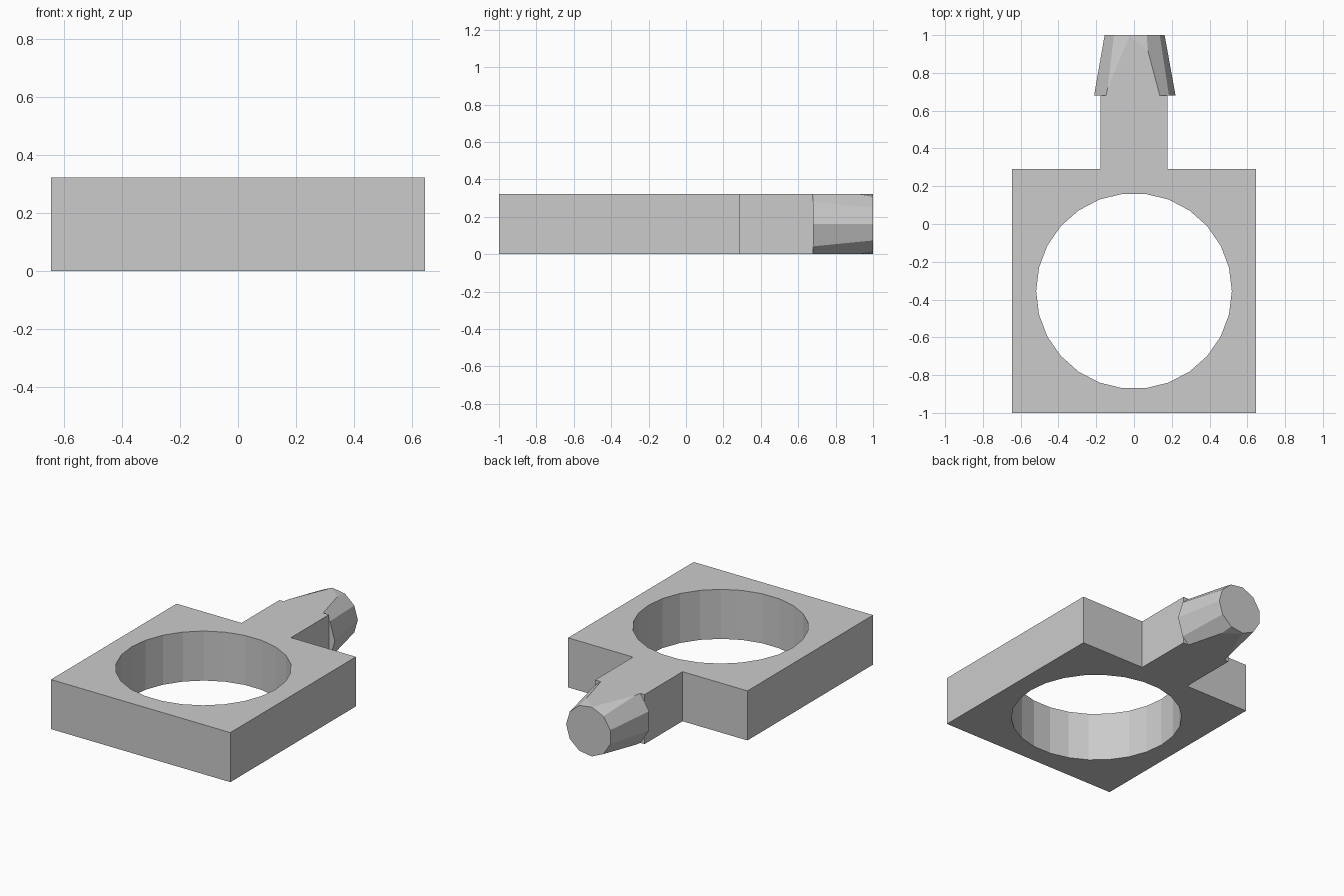
import bpy
import bmesh
from math import cos, sin, tau
from mathutils import Vector

old = bpy.data.objects.get("Cube")
if old:
    bpy.data.objects.remove(old, do_unlink=True)

THICK = 0.322
MID = THICK / 2
STEM_END = 0.68

grey = bpy.data.materials.new("plain_grey")
grey.use_nodes = True
grey.diffuse_color = (0.6, 0.6, 0.6, 1)
grey.node_tree.nodes["Principled BSDF"].inputs["Base Color"].default_value = grey.diffuse_color


def finish(bm, name):
    bmesh.ops.recalc_face_normals(bm, faces=bm.faces)
    mesh = bpy.data.meshes.new(name)
    bm.to_mesh(mesh)
    bm.free()
    mesh.materials.append(grey)
    obj = bpy.data.objects.new(name, mesh)
    bpy.context.collection.objects.link(obj)
    return obj


def circle(radius, sides):
    return [(radius * cos(tau * i / sides), radius * sin(tau * i / sides)) for i in range(sides)]


def edge_loop(bm, points):
    verts = [bm.verts.new((x, y, 0)) for x, y in points]
    return [bm.edges.new((a, b)) for a, b in zip(verts, verts[1:] + verts[:1])]


# Square plate with a round hole and a straight stem, extruded from one outline
right = [(0.645, -1), (0.645, 0.29), (0.178, 0.29), (0.178, STEM_END)]
outline = right + [(-x, y) for x, y in reversed(right)]
hole = [(x, y - 0.355) for x, y in circle(0.518, 26)]
bm = bmesh.new()
edges = edge_loop(bm, outline) + edge_loop(bm, hole)
bmesh.ops.triangle_fill(bm, edges=edges, use_beauty=True)
top = bmesh.ops.extrude_face_region(bm, geom=bm.faces[:])["geom"]
bmesh.ops.translate(bm, vec=(0, 0, THICK), verts=[v for v in top if isinstance(v, bmesh.types.BMVert)])
bmesh.ops.dissolve_limit(bm, angle_limit=0.01, verts=bm.verts[:], edges=bm.edges[:])
finish(bm, "plate_with_stem")

# Tapered plug tip, trimmed flush with the plate above and below
bm = bmesh.new()
rings = [[bm.verts.new((x, y, MID + z)) for x, z in circle(r, 11)]
         for r, y in ((0.22, STEM_END), (0.162, 1))]
for ring in rings:
    bm.faces.new(ring)
for i in range(11):
    j = (i + 1) % 11
    bm.faces.new((rings[0][i], rings[0][j], rings[1][j], rings[1][i]))
for height, direction in ((THICK, 1), (0, -1)):
    cut = bmesh.ops.bisect_plane(bm, geom=bm.verts[:] + bm.edges[:] + bm.faces[:],
                                 plane_co=Vector((0, 0, height)),
                                 plane_no=Vector((0, 0, direction)), clear_outer=True)
    bmesh.ops.holes_fill(bm, edges=[e for e in bm.edges if e.is_boundary], sides=0)
finish(bm, "plug_tip")
